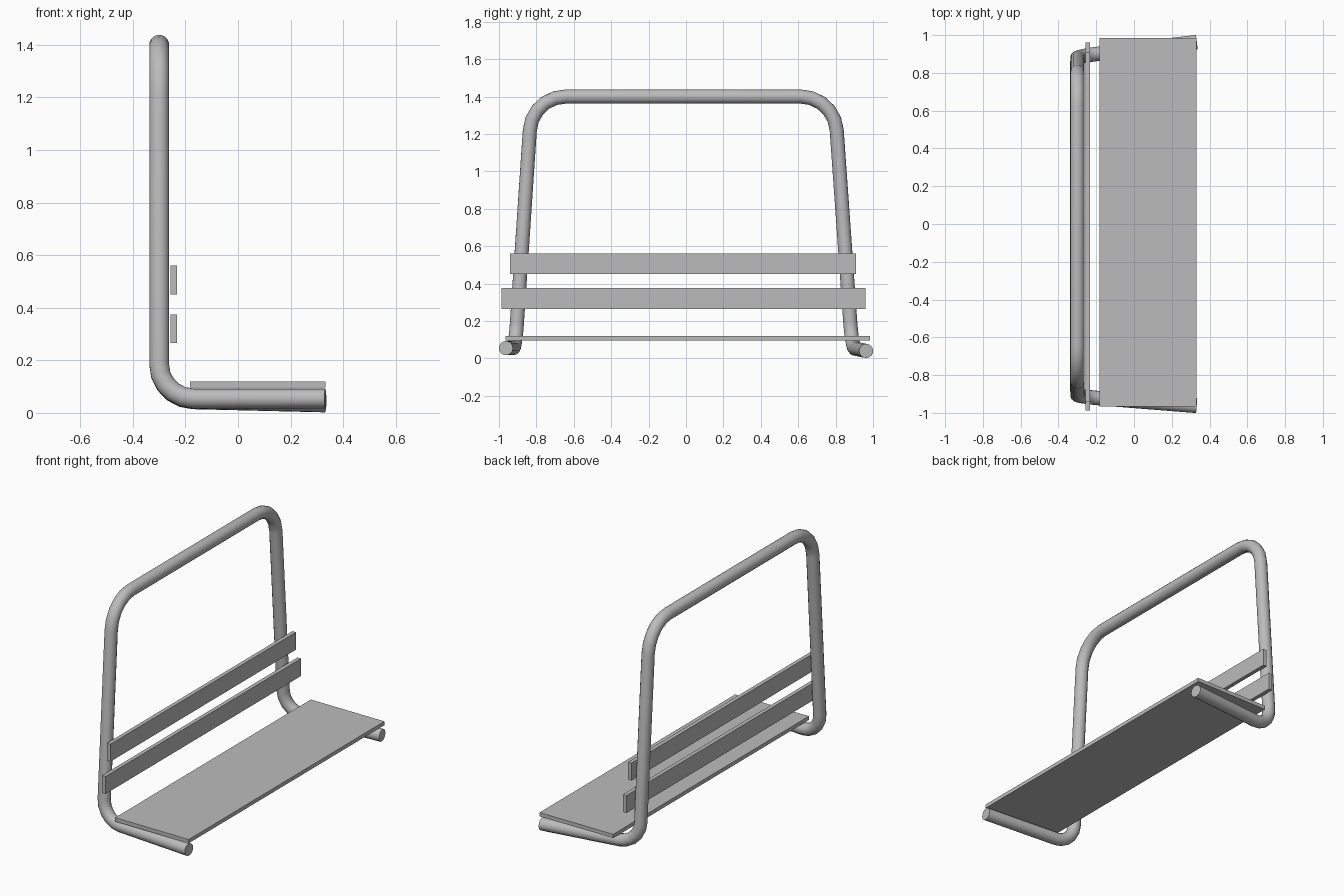
import bpy
import math
from mathutils import Vector

if "Cube" in bpy.data.objects:
    bpy.data.objects.remove(bpy.data.objects["Cube"])

GREY = (0.5, 0.5, 0.5, 1)
grey = bpy.data.materials.new("plain grey")
grey.use_nodes = True
grey.diffuse_color = GREY
grey.node_tree.nodes["Principled BSDF"].inputs["Base Color"].default_value = GREY


def board(name, low, high):
    """Flat board between two opposite corners."""
    low, high = Vector(low), Vector(high)
    bpy.ops.mesh.primitive_cube_add(size=1, location=(low + high) / 2)
    ob = bpy.context.object
    ob.name = name
    ob.scale = high - low
    bpy.ops.object.transform_apply(location=False, rotation=False, scale=True)
    ob.data.materials.append(grey)


def fillet(before, corner, after, length, steps=5):
    """Points of a circular arc rounding one corner of a path."""
    a = (before - corner).normalized()
    b = (after - corner).normalized()
    half = a.angle(b) / 2
    radius = length * math.tan(half)
    mid = (a + b).normalized()
    side = (b - a).normalized()
    centre = corner + mid * (length / math.cos(half))
    sweep = math.pi / 2 - half
    angles = [sweep * (2 * i / steps - 1) for i in range(steps + 1)]
    return [centre + radius * (side * math.sin(t) - mid * math.cos(t)) for t in angles]


def tube(name, corners, lengths, radius):
    """Round tube along a path with filleted corners and closed ends."""
    pts = [Vector(c) for c in corners]
    path = [pts[0]]
    for i, length in enumerate(lengths, 1):
        path += fillet(pts[i - 1], pts[i], pts[i + 1], length)
    path.append(pts[-1])
    curve = bpy.data.curves.new(name, "CURVE")
    curve.dimensions = "3D"
    curve.bevel_depth = radius
    curve.bevel_resolution = 6
    curve.use_fill_caps = True
    spline = curve.splines.new("POLY")
    spline.points.add(len(path) - 1)
    for point, p in zip(spline.points, path):
        point.co = (*p, 1)
    ob = bpy.data.objects.new(name, curve)
    bpy.context.collection.objects.link(ob)
    bpy.ops.object.select_all(action="DESELECT")
    ob.select_set(True)
    bpy.context.view_layer.objects.active = ob
    bpy.ops.object.convert(target="MESH")
    ob = bpy.context.object
    ob.data.materials.clear()
    ob.data.materials.append(grey)
    bpy.ops.object.shade_smooth_by_angle(angle=math.radians(35))


# Bent tube: one foot, up a leaning side, across the top and down again
tube("tube_frame", [
    (0.332, -0.963, 0.055),
    (-0.3, -0.913, 0.055),
    (-0.3, -0.823, 1.40),
    (-0.3, 0.793, 1.40),
    (-0.3, 0.888, 0.055),
    (0.332, 0.963, 0.04),
], [0.13, 0.18, 0.18, 0.13], 0.038)

# Seat and the two back slats
board("seat", (-0.182, -0.965, 0.096), (0.332, 0.985, 0.12))
board("upper_back_slat", (-0.257, -0.94, 0.45), (-0.232, 0.91, 0.56))
board("lower_back_slat", (-0.257, -0.987, 0.265), (-0.232, 0.96, 0.375))
